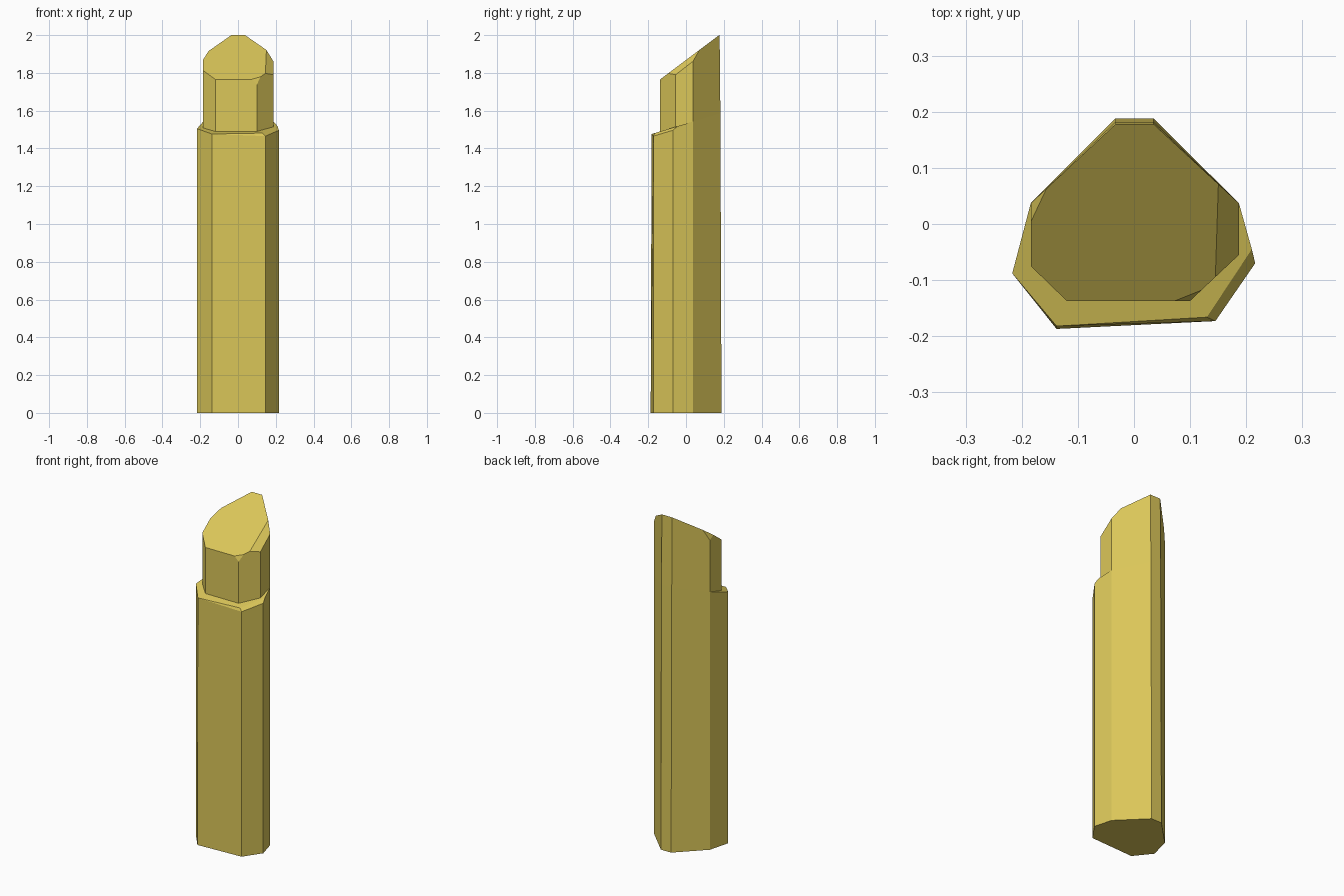
import bpy
import bmesh
from mathutils import Vector

cube = bpy.data.objects.get("Cube")
if cube:
    bpy.data.objects.remove(cube)

mat = bpy.data.materials.new("dull_gold")
mat.use_nodes = True
colour = (0.71, 0.57, 0.10, 1)
mat.diffuse_color = colour
mat.node_tree.nodes["Principled BSDF"].inputs["Base Color"].default_value = colour

# Cross-sections, counter-clockwise from the right-hand front side
body = [(-0.217, -0.088), (-0.138, -0.187), (0.145, -0.173), (0.216, -0.07)]
lip = [(-0.217, -0.088), (-0.138, -0.182), (0.13, -0.166), (0.21, -0.045)]
shaft = [(-0.184, -0.075), (-0.12, -0.137), (0.10, -0.137), (0.187, -0.055)]


def back(y):
    return [(0.187, 0.037), (0.035, y), (-0.033, y), (-0.184, 0.037)]


def ledge(y):
    return 1.477 + 0.3 * (y + 0.18)


bm = bmesh.new()


def ring(points, height):
    return [bm.verts.new((x, y, height(y))) for x, y in points]


rings = [
    ring(body + back(0.188), lambda y: 0),
    ring(body[:1] + lip[1:2] + body[2:] + back(0.182), ledge),
    ring(lip + back(0.182), ledge),
    ring(shaft + back(0.182), ledge),
    ring(shaft + back(0.175), lambda y: 2.3),
]
# Broken right edge of the ledge sits a little lower
for v in rings[1][2:4]:
    v.co.z -= 0.014

# Walls between the sections, then the base
for low, high in zip(rings, rings[1:]):
    for i in range(8):
        j = (i + 1) % 8
        bm.faces.new((low[i], low[j], high[j], high[i]))
bm.faces.new(rings[0][::-1])
bm.faces.new(rings[-1])
bmesh.ops.remove_doubles(bm, verts=bm.verts, dist=0.0005)


def slice_off(a, b, c):
    """Cut away everything outside the plane through three points."""
    a, b, c = Vector(a), Vector(b), Vector(c)
    normal = (b - a).cross(c - a).normalized()
    if normal.dot(a - Vector((0, 0, 1))) < 0:
        normal.negate()
    bmesh.ops.bisect_plane(bm, geom=bm.verts[:] + bm.edges[:] + bm.faces[:],
                           dist=0.00001, plane_co=a, plane_no=normal,
                           clear_outer=True)
    bmesh.ops.holes_fill(bm, edges=[e for e in bm.edges if e.is_boundary], sides=0)


# Slanted tip, right chamfer, left back chip, front right chip
slice_off((0, -0.138, 1.765), (1, -0.138, 1.765), (0, 0.176, 2.0))
slice_off((0.148, 0.06, 1.915), (0.187, 0.035, 1.86), (0.187, -0.055, 1.79))
slice_off((-0.185, 0, 1.87), (-0.155, 0.06, 1.92), (-0.185, 0.035, 1.85))
slice_off((0.07, -0.138, 1.765), (0.125, -0.115, 1.785), (0.10, -0.138, 1.735))

bmesh.ops.recalc_face_normals(bm, faces=bm.faces)
mesh = bpy.data.meshes.new("crystal_shard")
bm.to_mesh(mesh)
bm.free()
mesh.materials.append(mat)
bpy.context.collection.objects.link(bpy.data.objects.new("crystal_shard", mesh))
